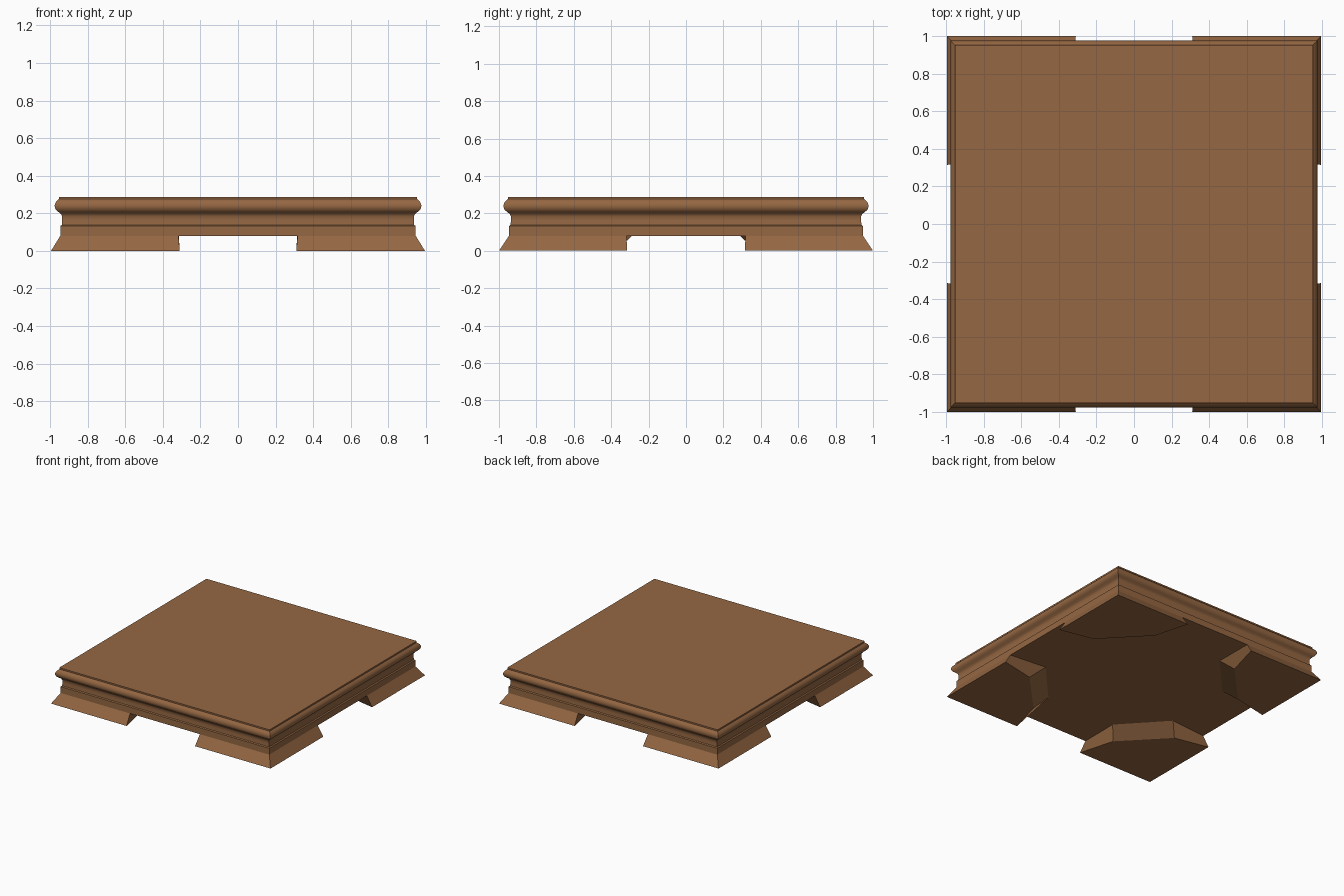
import bpy, bmesh

if "Cube" in bpy.data.objects:
    bpy.data.objects.remove(bpy.data.objects["Cube"])

wood = bpy.data.materials.new("brown_wood")
wood.diffuse_color = (0.30, 0.136, 0.055, 1)
wood.use_nodes = True
wood.node_tree.nodes["Principled BSDF"].inputs["Base Color"].default_value = wood.diffuse_color


def make_object(name, bm):
    bmesh.ops.recalc_face_normals(bm, faces=bm.faces)
    me = bpy.data.meshes.new(name)
    bm.to_mesh(me)
    bm.free()
    me.materials.append(wood)
    ob = bpy.data.objects.new(name, me)
    bpy.context.collection.objects.link(ob)
    return ob


def loft(name, loops):
    """Skin a stack of matching point loops and cap both ends."""
    bm = bmesh.new()
    rings = [[bm.verts.new(p) for p in loop] for loop in loops]
    for a, b in zip(rings, rings[1:]):
        n = len(a)
        for i in range(n):
            j = (i + 1) % n
            bm.faces.new((a[i], a[j], b[j], b[i]))
    bm.faces.new(rings[0])
    bm.faces.new(rings[-1])
    return make_object(name, bm)


# Moulded slab: square section following (half width, height)
profile = [(0.946, 0.08), (0.946, 0.132), (0.938, 0.138), (0.936, 0.165),
           (0.937, 0.185), (0.943, 0.197), (0.957, 0.208), (0.968, 0.217),
           (0.974, 0.228), (0.976, 0.239), (0.974, 0.251), (0.968, 0.262),
           (0.959, 0.270), (0.953, 0.276), (0.953, 0.288)]
slab = loft("moulded_slab", [[(-r, -r, z), (r, -r, z), (r, r, z), (-r, r, z)]
                             for r, z in profile])
bpy.context.view_layer.objects.active = slab
slab.select_set(True)
bpy.ops.object.shade_smooth_by_angle(angle=0.7)

# Corner feet: five-sided blocks, flared outside, sloped in underneath
HX, HY = 0.995, 1.0
foot_bottom = [(HX, HY), (0.31, HY), (0.39, 0.71), (0.71, 0.375), (HX, 0.315)]
foot_top = [(0.946, 0.946), (0.317, 0.946), (0.315, 0.625), (0.625, 0.288),
            (0.946, 0.318)]
for xn, sx in (("left", -1), ("right", 1)):
    for yn, sy in (("front", -1), ("back", 1)):
        loft(f"{yn}_{xn}_foot",
             [[(sx * x, sy * y, z) for x, y in pts]
              for pts, z in ((foot_bottom, 0.0), (foot_top, 0.08))])
